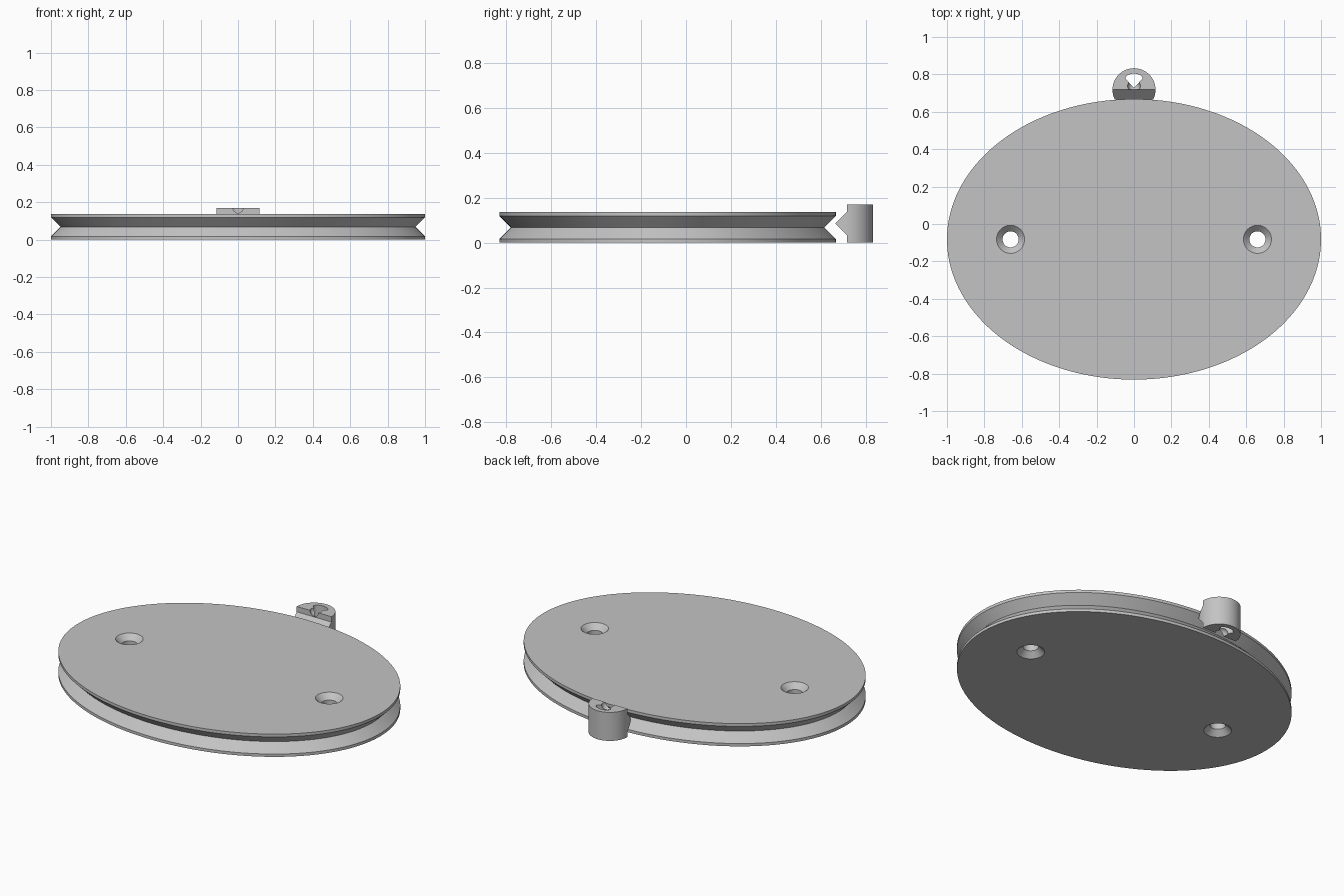
import bpy
import math

cube = bpy.data.objects.get("Cube")
if cube:
    bpy.data.objects.remove(cube, do_unlink=True)

grey = bpy.data.materials.new("plain_grey")
grey.use_nodes = True
COLOUR = (0.55, 0.55, 0.55, 1)
grey.diffuse_color = COLOUR
grey.node_tree.nodes["Principled BSDF"].inputs["Base Color"].default_value = COLOUR


def make(name, verts, faces):
    mesh = bpy.data.meshes.new(name)
    mesh.from_pydata(verts, [], faces)
    mesh.materials.append(grey)
    obj = bpy.data.objects.new(name, mesh)
    bpy.context.collection.objects.link(obj)
    return obj


def lathe(name, centre, rings, n):
    """Closed solid from stacked elliptical rings (radius x, radius y, z)."""
    verts = [(centre[0] + rx * math.cos(math.tau * i / n),
              centre[1] + ry * math.sin(math.tau * i / n), z)
             for rx, ry, z in rings for i in range(n)]
    faces = [(k * n + i, k * n + (i + 1) % n, (k + 1) * n + (i + 1) % n, (k + 1) * n + i)
             for k in range(len(rings) - 1) for i in range(n)]
    faces.append(tuple(reversed(range(n))))
    faces.append(tuple(range((len(rings) - 1) * n, len(rings) * n)))
    return make(name, verts, faces)


def prism(name, outline, place, low, high):
    """Extrude a counter-clockwise outline between two levels."""
    n = len(outline)
    verts = [place(a, b, h) for h in (low, high) for a, b in outline]
    faces = [(i, (i + 1) % n, n + (i + 1) % n, n + i) for i in range(n)]
    faces += [tuple(reversed(range(n))), tuple(range(n, 2 * n))]
    return make(name, verts, faces)


def boolean(obj, tool, operation="DIFFERENCE"):
    tool.hide_render = True
    mod = obj.modifiers.new("cut", "BOOLEAN")
    mod.operation = operation
    mod.solver = "EXACT"
    mod.object = tool
    bpy.context.view_layer.objects.active = obj
    bpy.ops.object.modifier_apply(modifier=mod.name)
    bpy.data.objects.remove(tool, do_unlink=True)


def smooth(obj):
    bpy.ops.object.select_all(action="DESELECT")
    obj.select_set(True)
    bpy.context.view_layer.objects.active = obj
    bpy.ops.object.shade_smooth_by_angle(angle=math.radians(30))


# Oval disc with a V groove around the rim
T = 0.136
MID_Y = -0.082
profile = [(0, 0), (0, 0.017), (0.051, T / 2), (0, T - 0.017), (0, T)]
disc = lathe("oval_disc", (0, MID_Y), [(1 - d, 0.75 - d, z) for d, z in profile], 160)

# Holes countersunk from both sides
for side in (-1, 1):
    wide, narrow, over = 0.075, 0.043, 0.01
    shape = [(wide + over, -over), (narrow, wide - narrow),
             (narrow, T - wide + narrow), (wide + over, T + over)]
    cutter = lathe("hole_cutter", (side * 0.66, MID_Y), [(r, r, z) for r, z in shape], 48)
    boolean(disc, cutter)
smooth(disc)

# Cord eyelet: upright cylinder trimmed to a wedge that points into the groove
H = 0.17
eyelet = lathe("cord_eyelet", (0, 0.718), [(0.115, 0.115, 0), (0.115, 0.115, H)], 64)
side_shape = [(0.9, -0.1), (0.9, 0.3), (0.718, 0.3), (0.718, 0.138),
              (0.665, 0.085), (0.718, 0.032), (0.718, -0.1)]
trim = prism("wedge_trim", side_shape, lambda y, z, x: (x, y, z), -0.3, 0.3)
boolean(eyelet, trim, "INTERSECT")

# Shield-shaped cord hole through the eyelet
arc = [(0.046 * math.cos(math.pi * i / 16), 0.777 + 0.027 * math.sin(math.pi * i / 16))
       for i in range(17)]
hole = prism("cord_cutter", [(0, 0.728)] + arc, lambda x, y, z: (x, y, z), -0.1, 0.3)
boolean(eyelet, hole)

# Rounded cord notches where the hole meets the flat front, top and bottom
for z in (0, H):
    bpy.ops.mesh.primitive_uv_sphere_add(segments=32, ring_count=16, radius=0.034,
                                         location=(0, 0.738, z))
    ball = bpy.context.object
    ball.data.materials.append(grey)
    boolean(eyelet, ball)
smooth(eyelet)
